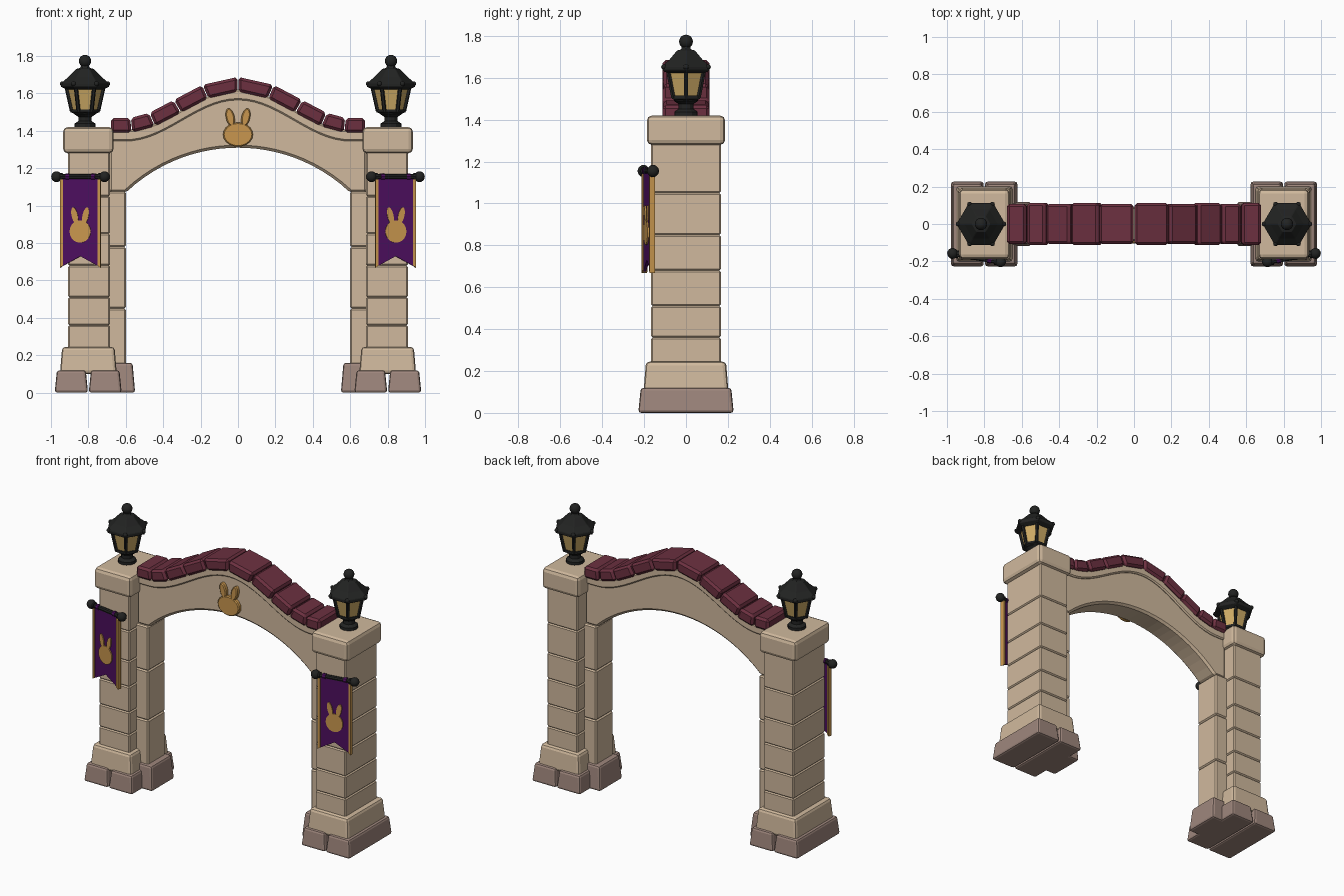
import bpy, bmesh, math
from mathutils import Matrix, Vector

cube = bpy.data.objects.get("Cube")
if cube:
    bpy.data.objects.remove(cube, do_unlink=True)


def material(name, hexcol):
    chans = [int(hexcol[i:i + 2], 16) / 255 for i in (0, 2, 4)]
    col = [c / 12.92 if c < 0.04 else ((c + 0.055) / 1.055) ** 2.4 for c in chans] + [1.0]
    m = bpy.data.materials.new(name)
    m.use_nodes = True
    m.diffuse_color = col
    bsdf = m.node_tree.nodes["Principled BSDF"]
    bsdf.inputs["Base Color"].default_value = col
    bsdf.inputs["Roughness"].default_value = 0.9
    return m


STONE = material("warm_stone", "D0B99D")
FOOT = material("footing_stone", "9E867C")
TILE = material("roof_tile_red", "6C3040")
IRON = material("black_iron", "222322")
CLOTH = material("purple_cloth", "4C0E5E")
GOLD = material("gold_trim", "C8964E")
GLASS = material("amber_glass", "CFAC66")


def finish(bm, name, mat, bevel=0.0, segments=1, matrix=None):
    """Turn a bmesh into a named, coloured object."""
    if matrix:
        bm.transform(matrix)
    bmesh.ops.recalc_face_normals(bm, faces=bm.faces)
    me = bpy.data.meshes.new(name)
    bm.to_mesh(me)
    bm.free()
    me.materials.append(mat)
    ob = bpy.data.objects.new(name, me)
    bpy.context.collection.objects.link(ob)
    if bevel:
        mod = ob.modifiers.new("Bevel", "BEVEL")
        mod.width, mod.segments = bevel, segments
        mod.limit_method, mod.angle_limit = "ANGLE", math.radians(40)
    return ob


def add_prism(bm, pts, y0, y1):
    """Extrude an (x, z) outline from y0 to y1."""
    front = [bm.verts.new((x, y0, z)) for x, z in pts]
    back = [bm.verts.new((x, y1, z)) for x, z in pts]
    bm.faces.new(front)
    bm.faces.new(back[::-1])
    for i in range(len(pts)):
        j = (i + 1) % len(pts)
        bm.faces.new((front[i], back[i], back[j], front[j]))


def prism(name, pts, y0, y1, mat, bevel=0.0, matrix=None):
    bm = bmesh.new()
    add_prism(bm, pts, y0, y1)
    return finish(bm, name, mat, bevel, 1, matrix)


def block(name, xa, xb, depth, z0, z1, mat, bevel=0.01, taper=0.0, segments=2):
    """Box centred on y = 0; the top is drawn in by taper on every side."""
    xa, xb = min(xa, xb), max(xa, xb)
    bm = bmesh.new()
    bmesh.ops.create_cube(bm, size=1)
    for v in bm.verts:
        inset = taper if v.co.z > 0 else 0
        v.co = (xa + inset if v.co.x < 0 else xb - inset,
                math.copysign(depth - inset, v.co.y),
                z1 if v.co.z > 0 else z0)
    return finish(bm, name, mat, bevel, segments)


def lathe(name, profile, sides, x, mat, bevel=0.0):
    bm = bmesh.new()
    rings = [[bm.verts.new((x + r * math.cos(2 * math.pi * k / sides),
                            r * math.sin(2 * math.pi * k / sides), z))
              for k in range(sides)] for r, z in profile]
    for a, b in zip(rings, rings[1:]):
        for k in range(sides):
            j = (k + 1) % sides
            bm.faces.new((a[k], a[j], b[j], b[k]))
    bm.faces.new(rings[0][::-1])
    bm.faces.new(rings[-1])
    return finish(bm, name, mat, bevel)


def bar(name, p, q, r, mat, matrix=None, sides=8):
    p, q = Vector(p), Vector(q)
    m = Matrix.Translation((p + q) / 2) @ (q - p).to_track_quat("Z", "Y").to_matrix().to_4x4()
    bm = bmesh.new()
    bmesh.ops.create_cone(bm, cap_ends=True, segments=sides, radius1=r, radius2=r,
                          depth=(q - p).length, matrix=m)
    return finish(bm, name, mat, 0, 1, matrix)


def ball(name, centre, r, mat, matrix=None):
    bm = bmesh.new()
    bmesh.ops.create_uvsphere(bm, u_segments=16, v_segments=10, radius=r,
                              matrix=Matrix.Translation(centre))
    for f in bm.faces:
        f.smooth = True
    return finish(bm, name, mat, 0, 1, matrix)


def ellipse(cx, cz, rx, rz, tilt=0.0, n=20):
    c, s = math.cos(tilt), math.sin(tilt)
    pts = [(rx * math.cos(2 * math.pi * i / n), rz * math.sin(2 * math.pi * i / n)) for i in range(n)]
    return [(cx + u * c + w * s, cz - u * s + w * c) for u, w in pts]


def rabbit_emblem(name, z, rx, rz, y0, y1, bevel=0.0, matrix=None):
    bm = bmesh.new()
    add_prism(bm, ellipse(0, z, rx, rz), y0, y1)
    for s in (-1, 1):
        add_prism(bm, ellipse(s * rx * 0.52, z + rz * 1.42, rx * 0.29, rz * 0.75, s * 0.22), y0, y1)
    return finish(bm, name, GOLD, bevel, 1, matrix)


def crest(x):
    """Height of the wall top along the span."""
    return 1.39 + 0.11 * (1 + math.cos(math.pi * min(abs(x), 0.6) / 0.6))


# Arch wall, crest moulding and roof tiles
N = 32
xs = [-0.69 + 1.38 * i / N for i in range(N + 1)]
radius = 0.87
arc = [0.6 - 1.2 * i / 24 for i in range(25)]
under = [(x, 1.31 - radius + math.sqrt(radius ** 2 - x * x)) for x in arc]
wall = [(x, crest(x) + 0.01) for x in xs] + [(0.69, 1.07)] + under + [(-0.69, 1.07)]
prism("arch_wall", wall, -0.08, 0.08, STONE, 0.014)
prism("crest_moulding", [(x, crest(x) + 0.012) for x in xs] +
      [(x, crest(x) - 0.045) for x in reversed(xs)], -0.092, 0.092, STONE, 0.008)

half = [0.16, 0.305, 0.444, 0.567, 0.682]
joints = [-x for x in reversed(half)] + [0] + half
for i, (a, b) in enumerate(zip(joints, joints[1:])):
    low, high = [], []
    for x in (a, b):
        slope = (crest(x + 0.001) - crest(x - 0.001)) / 0.002
        n = Vector((-slope, 1)).normalized() * 0.078
        x += 0.002 if x == a else -0.002
        low.append((x, crest(x)))
        high.append((x + n.x, crest(x) + n.y))
    d = 0.112 if i % 2 else 0.107
    prism(f"roof_tile_{i + 1}", low + high[::-1], -d, d, TILE, 0.014)

rabbit_emblem("arch_emblem", 1.38, 0.08, 0.065, -0.105, -0.07, 0.006)

courses = [0.22, 0.36, 0.51, 0.68, 0.85, 1.05, 1.3]
for s, side in ((1, "left"), (-1, "right")):
    # Footing stones and plinth
    block(f"{side}_footing_outer", s * 0.98, s * 0.802, 0.228, 0, 0.12, FOOT, 0.014, 0.012)
    block(f"{side}_footing_inner", s * 0.798, s * 0.622, 0.228, 0, 0.12, FOOT, 0.014, 0.012)
    block(f"{side}_post_footing", s * 0.69, s * 0.55, 0.12, 0, 0.16, FOOT, 0.014, 0.014)
    block(f"{side}_plinth", s * 0.952, s * 0.648, 0.203, 0.1, 0.245, STONE, 0.018, 0.012)

    # Pillar shaft in courses, inner post and cap
    for i, (a, b) in enumerate(zip(courses, courses[1:])):
        block(f"{side}_pillar_course_{i + 1}", s * 0.908, s * 0.685, 0.166, a, b, STONE, 0.007, 0, 1)
    for i, (a, b) in enumerate(((0.14, 0.45), (0.45, 0.78), (0.78, 1.075))):
        block(f"{side}_post_course_{i + 1}", s * 0.7, s * 0.6, 0.09, a, b, STONE, 0.008, 0, 1)
    block(f"{side}_cap", s * 0.935, s * 0.665, 0.187, 1.28, 1.42, STONE, 0.024)

    # Lantern
    x = s * 0.818
    lathe(f"{side}_lantern_foot", [(0.056, 1.415), (0.056, 1.438), (0.036, 1.452),
                                   (0.036, 1.475), (0.058, 1.49), (0.058, 1.5)], 12, x, IRON)
    lathe(f"{side}_lantern_tray", [(0.06, 1.492), (0.078, 1.5), (0.078, 1.515)], 6, x, IRON)
    lathe(f"{side}_lantern_glass", [(0.068, 1.51), (0.098, 1.64)], 6, x, GLASS)
    lathe(f"{side}_lantern_roof", [(0.1, 1.622), (0.13, 1.636), (0.13, 1.655), (0.09, 1.688),
                                   (0.05, 1.73), (0.026, 1.736), (0.022, 1.755)], 6, x, IRON, 0.003)
    for k in range(6):
        c, t = math.cos(k * math.pi / 3), math.sin(k * math.pi / 3)
        bar(f"{side}_lantern_bar_{k + 1}", (x + 0.07 * c, 0.07 * t, 1.505),
            (x + 0.1 * c, 0.1 * t, 1.64), 0.011, IRON, sides=6)
        ball(f"{side}_eave_stud_{k + 1}", (x + 0.122 * c, 0.122 * t, 1.652), 0.013, IRON)
    ball(f"{side}_lantern_finial", (x, 0, 1.773), 0.033, IRON)

    # Banner, turned slightly about its pole
    turn = Matrix.Translation((s * 0.842, -0.18, 0)) @ Matrix.Rotation(s * math.radians(10), 4, "Z")
    bar(f"{side}_banner_pole", (-0.13, 0, 1.155), (0.13, 0, 1.155), 0.014, IRON, turn)
    for e in (-1, 1):
        ball(f"{side}_pole_knob_{e + 2}", (e * 0.13, 0, 1.155), 0.029, IRON, turn)
        bar(f"{side}_pole_collar_{e + 2}", (e * 0.098, 0, 1.155), (e * 0.108, 0, 1.155), 0.021, IRON, turn)
        bar(f"{side}_banner_loop_{e + 2}", (e * 0.06, 0, 1.155), (e * 0.08, 0, 1.155), 0.018, CLOTH, turn)
        edge = [(e * 0.094, 1.14), (e * 0.11, 1.14), (e * 0.11, 0.668), (e * 0.094, 0.68)]
        prism(f"{side}_banner_edge_{e + 2}", edge, -0.013, 0.013, GOLD, 0, turn)
    cloth = [(-0.1, 1.15), (0.1, 1.15), (0.1, 0.675), (0, 0.73), (-0.1, 0.675)]
    prism(f"{side}_banner_cloth", cloth, -0.007, 0.007, CLOTH, 0, turn)
    rabbit_emblem(f"{side}_banner_emblem", 0.862, 0.057, 0.06, -0.014, -0.006, 0, turn)
